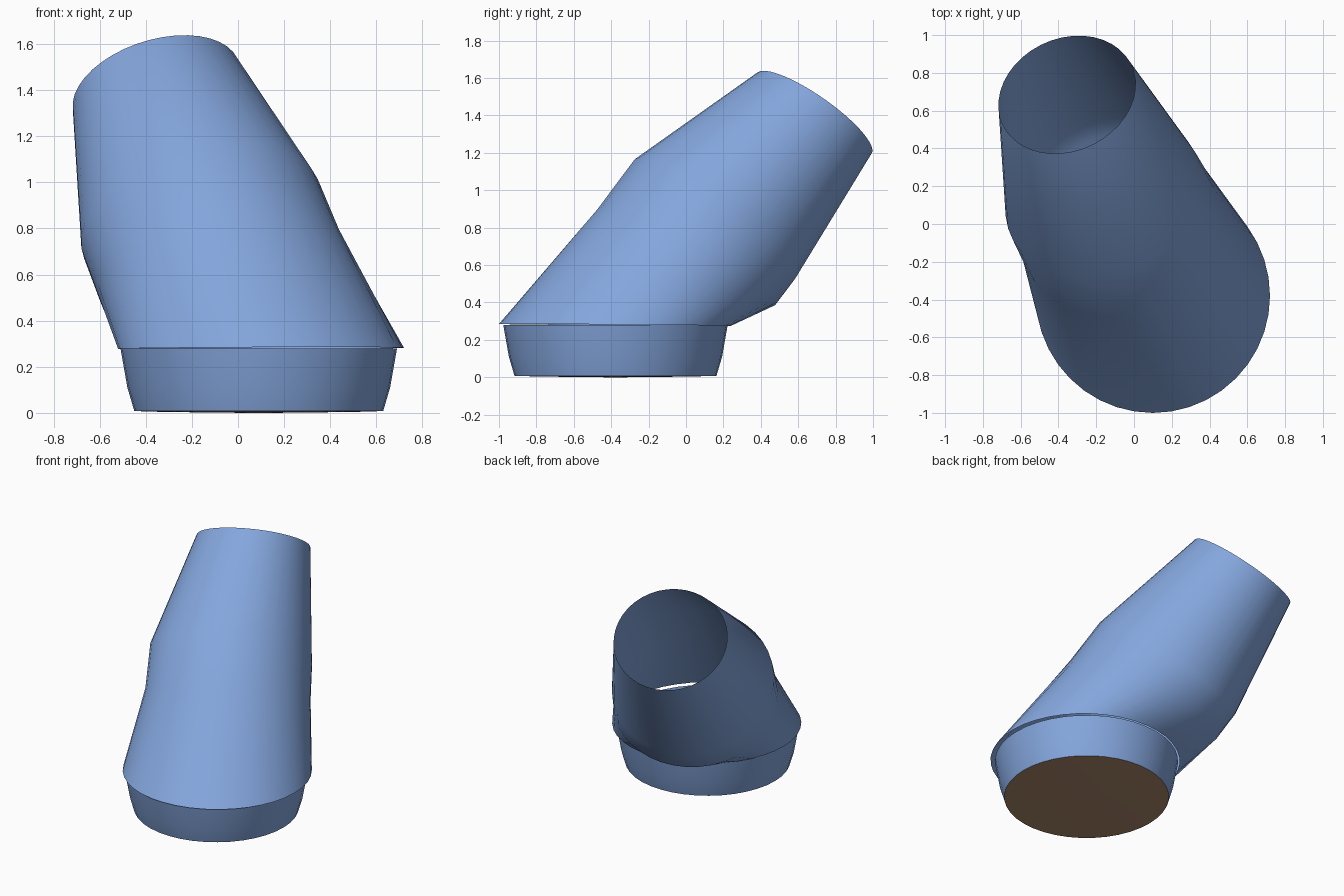
import bpy, bmesh, math
from mathutils import Vector

if "Cube" in bpy.data.objects:
    bpy.data.objects.remove(bpy.data.objects["Cube"])

SIDES = 40


def material(name, colour):
    m = bpy.data.materials.new(name)
    m.diffuse_color = (*colour, 1)
    m.use_nodes = True
    m.node_tree.nodes["Principled BSDF"].inputs["Base Color"].default_value = m.diffuse_color
    return m


blue = material("soft blue", (0.23, 0.38, 0.72))
brown = material("tan brown", (0.42, 0.25, 0.15))


def loft(name, rings, mat, close_end=False):
    """Open skin through circles given as (centre, normal, radius)."""
    bm = bmesh.new()
    loops = []
    for centre, normal, radius in rings:
        turn = Vector((0, 0, 1)).rotation_difference(Vector(normal).normalized())
        loop = []
        for i in range(SIDES):
            a = 2 * math.pi * i / SIDES
            p = turn @ Vector((radius * math.cos(a), radius * math.sin(a), 0))
            loop.append(bm.verts.new(Vector(centre) + p))
        loops.append(loop)
    for low, high in zip(loops, loops[1:]):
        for i in range(SIDES):
            j = (i + 1) % SIDES
            bm.faces.new((low[i], low[j], high[j], high[i]))
    if close_end:
        bm.faces.new(loops[-1])
    mesh = bpy.data.meshes.new(name)
    bm.to_mesh(mesh)
    bm.free()
    mesh.materials.append(mat)
    ob = bpy.data.objects.new(name, mesh)
    bpy.context.collection.objects.link(ob)
    bpy.ops.object.select_all(action='DESELECT')
    ob.select_set(True)
    bpy.context.view_layer.objects.active = ob
    bpy.ops.object.shade_smooth_by_angle(angle=math.radians(40))
    return ob


UP = (0, 0, 1)
X, Y = 0.09, -0.377

# Bent, tapering tube, open at both ends
loft("bent_tube", [
    ((0.10, -0.38, 0.28), (-0.004, 0.008, 1), 0.62),
    ((-0.08, 0.00, 0.64), (-0.255, 0.505, 1), 0.543),
    ((-0.16, 0.15, 0.84), (-0.30, 0.74, 1), 0.536),
    ((-0.355, 0.685, 1.41), (-0.32, 0.70, 1), 0.375),
], blue)

# Flared cup below the tube, open at the top
loft("base_cup", [
    ((X, Y, 0.008), UP, 0.54),
    ((X, Y, 0.11), UP, 0.57),
    ((X, Y, 0.28), UP, 0.60),
], blue)

# Slightly domed underside (rings run inwards, so the faces look down)
loft("base_underside", [
    ((X, Y, 0.008), UP, 0.54),
    ((X, Y, 0.004), UP, 0.41),
    ((X, Y, 0.0), UP, 0.05),
], brown, close_end=True)
under = bpy.data.objects["base_underside"].data
bm = bmesh.new()
bm.from_mesh(under)
for f in bm.faces:
    f.normal_update()
bmesh.ops.reverse_faces(bm, faces=[f for f in bm.faces if f.normal.z > 0])
bm.to_mesh(under)
bm.free()
